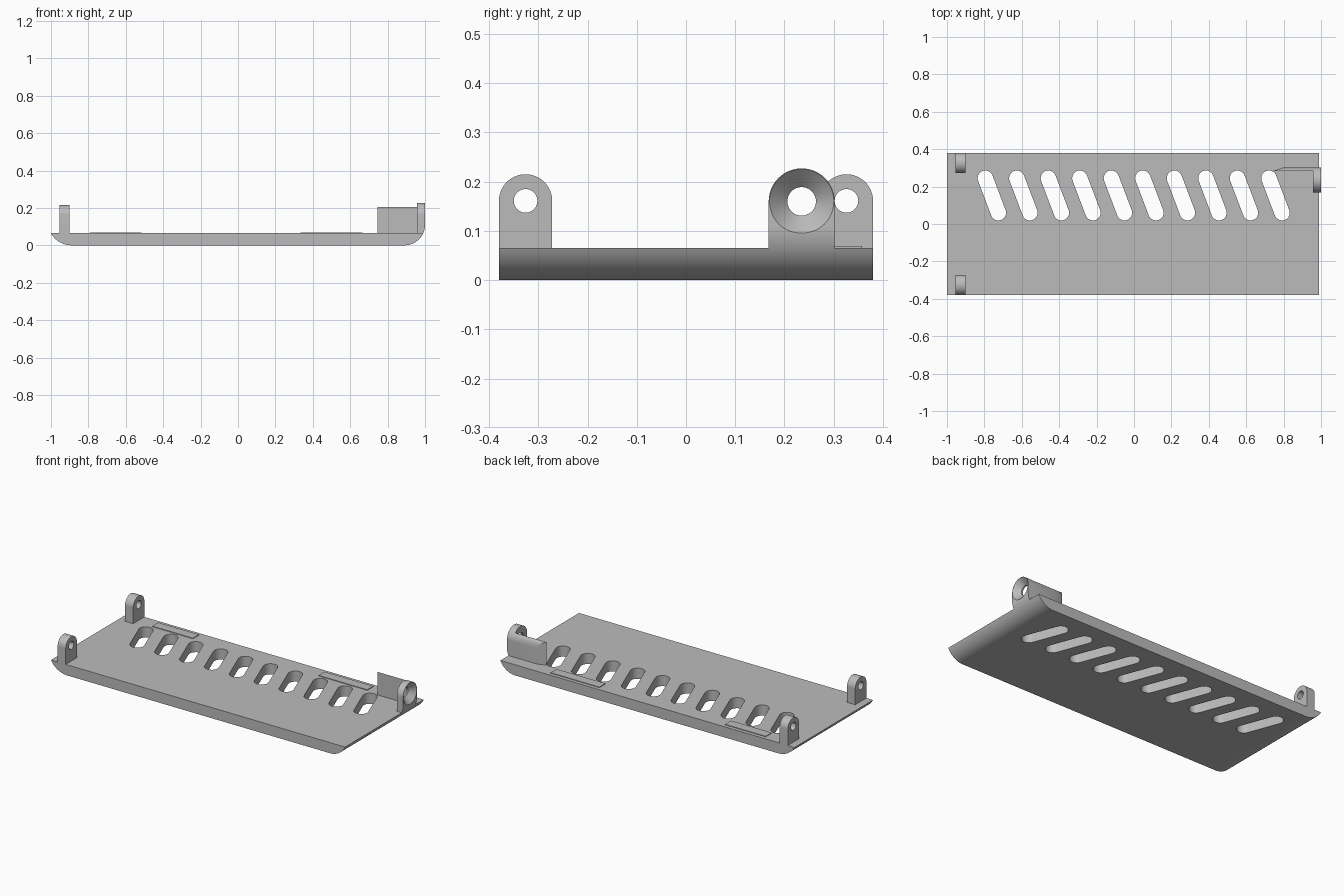
import bpy, bmesh, math
from mathutils import Vector

cube = bpy.data.objects.get("Cube")
if cube:
    bpy.data.objects.remove(cube, do_unlink=True)

grey = bpy.data.materials.new("plain grey")
grey.use_nodes = True
colour = (0.5, 0.5, 0.5, 1)
grey.diffuse_color = colour
grey.node_tree.nodes["Principled BSDF"].inputs["Base Color"].default_value = colour

PLACE = {"x": lambda a, b, t: (t, a, b),
         "y": lambda a, b, t: (a, t, b),
         "z": lambda a, b, t: (a, b, t)}


def arc(ca, cb, r, start, end, steps=16):
    angles = [math.radians(start + (end - start) * i / steps) for i in range(steps + 1)]
    return [(ca + r * math.cos(t), cb + r * math.sin(t)) for t in angles]


def prism(name, outlines, axis, lo, hi):
    """Extrude closed 2D outlines along an axis."""
    bm = bmesh.new()
    for outline in outlines:
        rings = [[bm.verts.new(PLACE[axis](a, b, t)) for a, b in outline] for t in (lo, hi)]
        bm.faces.new(rings[0])
        bm.faces.new(rings[1])
        n = len(outline)
        for i in range(n):
            j = (i + 1) % n
            bm.faces.new((rings[0][i], rings[0][j], rings[1][j], rings[1][i]))
    bmesh.ops.recalc_face_normals(bm, faces=bm.faces)
    mesh = bpy.data.meshes.new(name)
    bm.to_mesh(mesh)
    bm.free()
    mesh.materials.append(grey)
    obj = bpy.data.objects.new(name, mesh)
    bpy.context.collection.objects.link(obj)
    return obj


def combine(obj, cutter, operation="DIFFERENCE"):
    """Apply a boolean and discard its cutter."""
    mod = obj.modifiers.new("cut", "BOOLEAN")
    mod.object, mod.operation, mod.solver = cutter, operation, "EXACT"
    bpy.context.view_layer.objects.active = obj
    bpy.ops.object.modifier_apply(modifier=mod.name)
    bpy.data.objects.remove(cutter, do_unlink=True)


def lug(name, y, z, r, base, lo, hi, hole):
    outline = [(y - r, base), (y + r, base)] + arc(y, z, r, 0, 180, 32)
    obj = prism(name, [outline], "x", lo, hi)
    combine(obj, prism("bore", [arc(y, z, hole, 0, 350, 35)], "x", lo - 0.1, hi + 0.1))
    return obj


TOP = 0.065

# Base plate with rounded lower ends
left_end = arc(-0.89, 0.126, 0.126, 209, 270)
right_end = arc(0.89, 0.11, 0.11, -90, -24.2)
plate = prism("base_plate", [left_end + right_end], "y", -0.38, 0.38)
for v in plate.data.vertices:
    if v.co.z > 0.06:
        v.co.z = TOP

# Row of slanted slots
upper, lower, radius = Vector((-0.795, 0.245)), Vector((-0.725, 0.06)), 0.041
tilt = math.degrees(math.atan2(upper.y - lower.y, upper.x - lower.x))
slots = []
for i in range(10):
    shift = 0.1685 * i
    slots.append(arc(upper.x + shift, upper.y, radius, tilt - 90, tilt + 90)
                 + arc(lower.x + shift, lower.y, radius, tilt + 90, tilt + 270))
combine(plate, prism("slot_cutter", slots, "z", -0.1, 0.2))

# Pair of hinge lugs on the right-hand end
parts = [plate]
for side, y in (("front", -0.326), ("back", 0.326)):
    parts.append(lug(side + "_hinge_lug", y, 0.161, 0.054, TOP - 0.01, -0.955, -0.9, 0.024))

# Screw lug whose outer face continues the curve of the plate end
screw = lug("screw_lug", 0.235, 0.16, 0.067, 0.04, 0.957, 1.0, 0.029)
curve = [(0.9, 0.03)] + arc(0.89, 0.11, 0.11, -45, 0) + [(1.0, 0.3), (0.9, 0.3)]
combine(screw, prism("curve_limit", [curve], "y", 0.1, 0.4), "INTERSECT")

# Conical countersink, slightly proud of the outer face
sink = prism("countersink", [arc(0.235, 0.16, 1, 0, 354.375, 63)], "x", 0.966, 1.002)
for v in sink.data.vertices:
    r = 0.0675 if v.co.x > 0.99 else 0.029
    v.co.y = 0.235 + (v.co.y - 0.235) * r
    v.co.z = 0.16 + (v.co.z - 0.16) * r
combine(screw, sink)
parts.append(screw)

# Stiffening wall beside the screw lug, with a mitred end
section = [(0.284, TOP - 0.005), (0.302, TOP - 0.005)] + arc(0.235, 0.16, 0.067, 0, 43)
wall = prism("stiffening_wall", [section], "x", 0.745, 0.96)
for v in wall.data.vertices:
    if v.co.x < 0.8:
        v.co.x += max(0, v.co.y - 0.284) * 3
parts.append(wall)

# Thin raised pads near the back edge
for name, x0, x1 in (("right_pad", -0.79, -0.515), ("left_pad", 0.335, 0.665)):
    parts.append(prism(name, [[(x0, 0.3), (x1, 0.3), (x1, 0.358), (x0, 0.358)]],
                       "z", TOP - 0.005, TOP + 0.004))

# Smooth curved faces while keeping crisp edges
bpy.ops.object.select_all(action="DESELECT")
for part in parts:
    part.select_set(True)
bpy.context.view_layer.objects.active = plate
bpy.ops.object.shade_smooth_by_angle(angle=math.radians(30))
